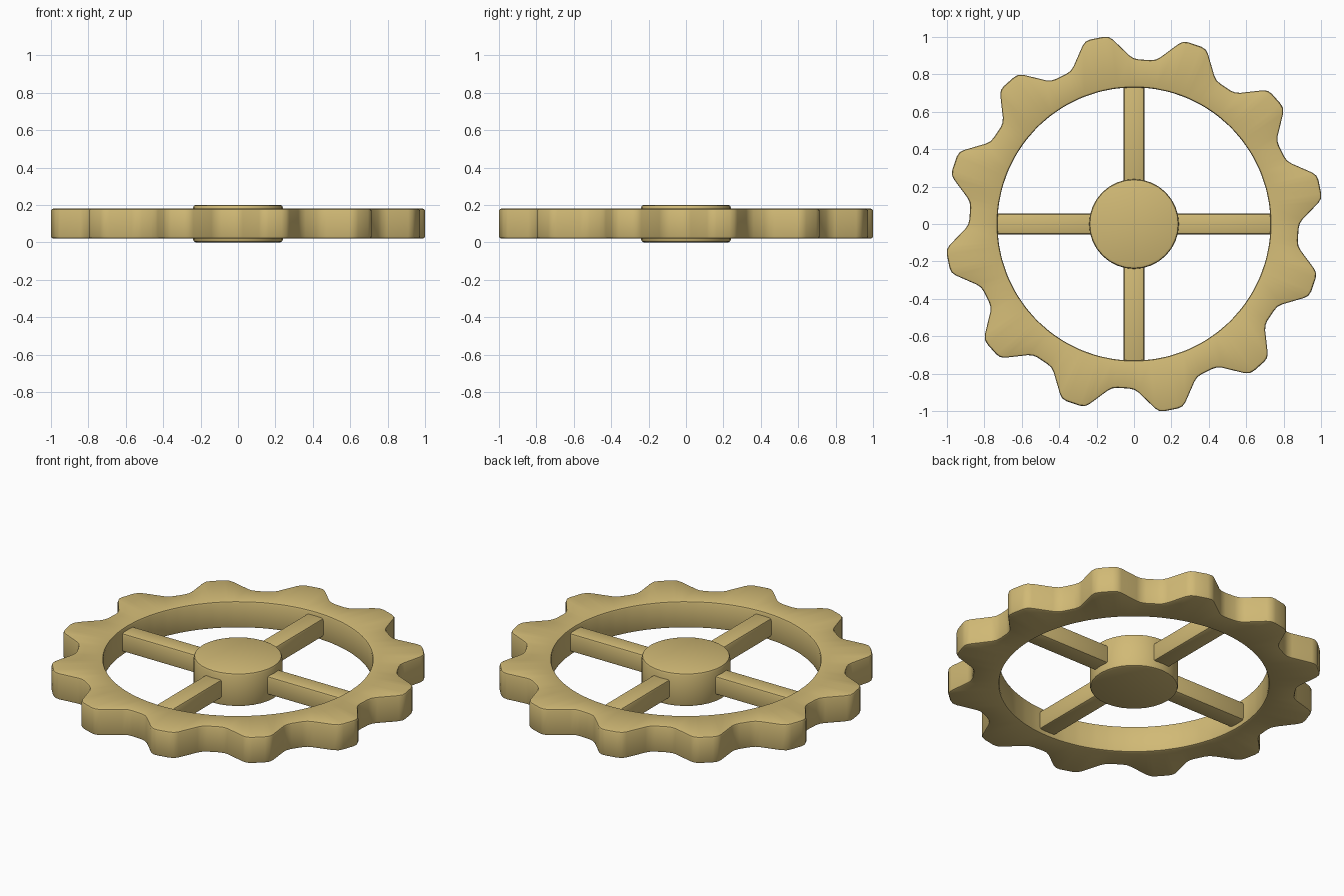
import bpy
import bmesh
from math import radians, pi, cos, sin, atan2
from mathutils import Vector

if "Cube" in bpy.data.objects:
    bpy.data.objects.remove(bpy.data.objects["Cube"], do_unlink=True)

TEETH = 12
MID_Z = 0.1

tan = bpy.data.materials.new("tan wood")
tan.use_nodes = True
tan.diffuse_color = (0.64, 0.49, 0.18, 1)
tan.node_tree.nodes["Principled BSDF"].inputs["Base Color"].default_value = tan.diffuse_color


def finish(obj, bevel):
    """Colour, bevel the rims and smooth the rounded sides."""
    obj.data.materials.append(tan)
    bpy.ops.object.select_all(action="DESELECT")
    obj.select_set(True)
    bpy.context.view_layer.objects.active = obj
    mod = obj.modifiers.new("Soft edges", "BEVEL")
    mod.width = bevel
    mod.segments = 2
    mod.limit_method = "ANGLE"
    mod.angle_limit = radians(40)
    bpy.ops.object.modifier_apply(modifier=mod.name)
    bpy.ops.object.shade_smooth_by_angle(angle=radians(35))


def polar(radius, degrees):
    return Vector((cos(radians(degrees)), sin(radians(degrees)))) * radius


def gear_outline():
    """Tooth corners, each rounded with a small three-point fillet."""
    corners = []
    for i in range(TEETH):
        middle = 11.3 + i * 360 / TEETH
        for radius, offset in ((0.882, -11), (1.0155, -3.7), (1.0155, 3.7), (0.882, 11)):
            corners.append(polar(radius, middle + offset))
    points = []
    for i, corner in enumerate(corners):
        before = (corners[i - 1] - corner).normalized() * 0.03
        after = (corners[(i + 1) % len(corners)] - corner).normalized() * 0.03
        points += [corner + before, corner + (before + after) * 0.25, corner + after]
    return points


# Toothed rim: outer outline joined to a round hole
bm = bmesh.new()
loops = []
outline = gear_outline()
for z in (0.02, 0.18):
    outer = [bm.verts.new((p.x, p.y, z)) for p in outline]
    inner = []
    for p in outline:
        a = atan2(p.y, p.x)
        inner.append(bm.verts.new((0.73 * cos(a), 0.73 * sin(a), z)))
    loops.append((outer, inner))
(low_out, low_in), (top_out, top_in) = loops
for a, b in ((low_out, top_out), (top_out, top_in), (top_in, low_in), (low_in, low_out)):
    for i in range(len(a)):
        j = (i + 1) % len(a)
        bm.faces.new((a[i], a[j], b[j], b[i]))
bmesh.ops.recalc_face_normals(bm, faces=bm.faces)
mesh = bpy.data.meshes.new("toothed_rim")
bm.to_mesh(mesh)
bm.free()
rim = bpy.data.objects.new("toothed_rim", mesh)
bpy.context.collection.objects.link(rim)
finish(rim, 0.012)

# Hub
bpy.ops.mesh.primitive_cylinder_add(vertices=32, radius=0.24, depth=0.2, location=(0, 0, MID_Z))
hub = bpy.context.object
hub.name = "hub"
finish(hub, 0.015)

# Four square spokes, from inside the hub into the rim
for i in range(4):
    angle = i * pi / 2
    bpy.ops.mesh.primitive_cube_add(size=1, location=(0.47 * cos(angle), 0.47 * sin(angle), MID_Z),
                                    rotation=(0, 0, angle))
    spoke = bpy.context.object
    spoke.name = f"spoke_{i + 1}"
    spoke.scale = (0.58, 0.11, 0.11)
    bpy.ops.object.transform_apply(location=False, rotation=False, scale=True)
    finish(spoke, 0.012)
